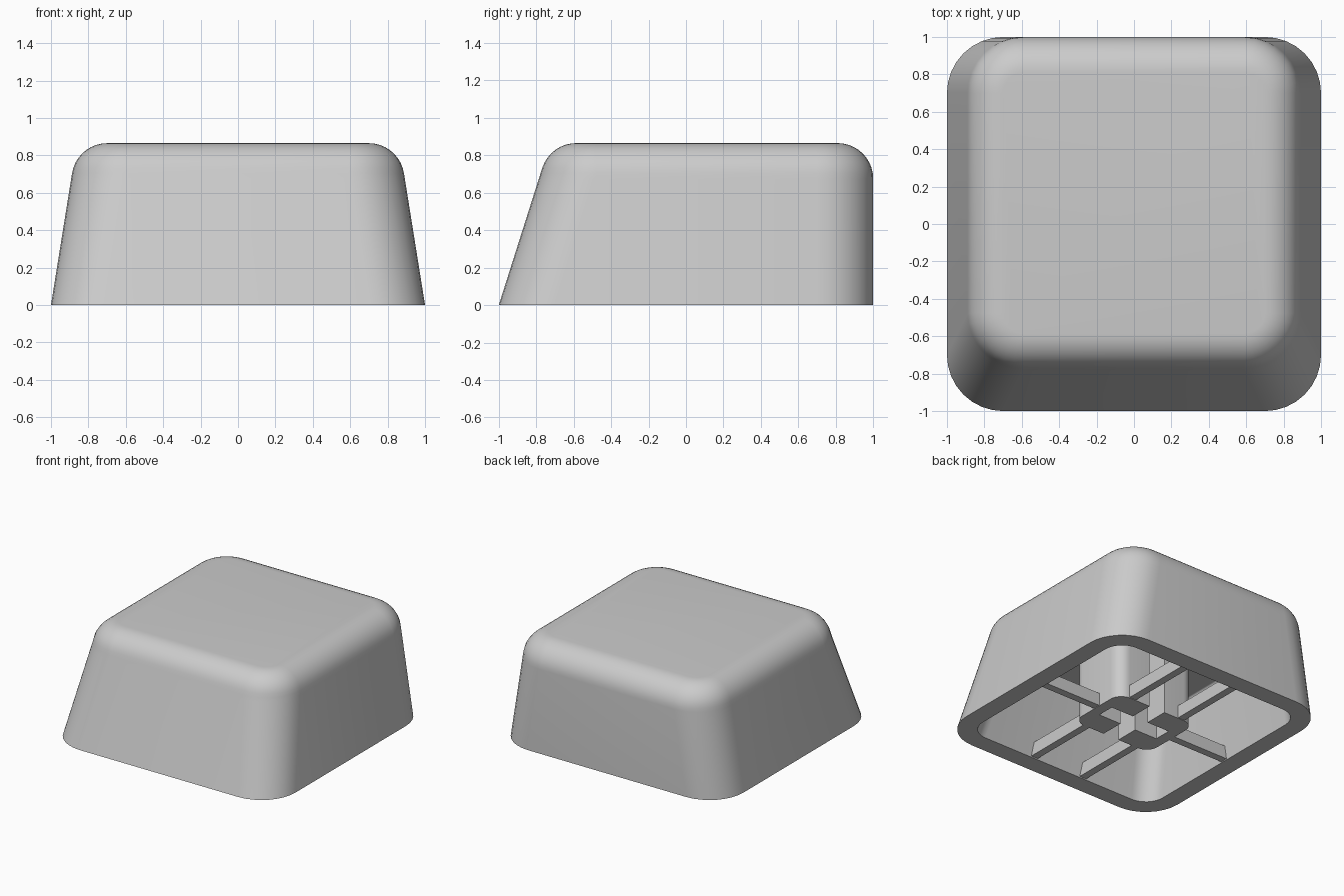
import bpy, bmesh
from math import sin, cos, pi, sqrt, atan

cube = bpy.data.objects.get("Cube")
if cube:
    bpy.data.objects.remove(cube, do_unlink=True)

HEIGHT, WALL, CEILING = 0.865, 0.146, 0.62
SIDE, FRONT, BACK = 0.16, 0.317, 0.0      # inward lean of each wall

grey = bpy.data.materials.new("light_grey")
grey.use_nodes = True
colour = (0.6, 0.6, 0.6, 1)
grey.diffuse_color = colour
grey.node_tree.nodes["Principled BSDF"].inputs["Base Color"].default_value = colour


def finish(name, bm):
    bmesh.ops.recalc_face_normals(bm, faces=bm.faces[:])
    mesh = bpy.data.meshes.new(name)
    bm.to_mesh(mesh)
    bm.free()
    mesh.materials.append(grey)
    obj = bpy.data.objects.new(name, mesh)
    bpy.context.collection.objects.link(obj)
    bpy.ops.object.select_all(action="DESELECT")
    obj.select_set(True)
    bpy.context.view_layer.objects.active = obj
    bpy.ops.object.shade_smooth_by_angle(angle=pi / 6)


def arc(cx, cy, r, start, steps=8):
    angles = [start + pi / 2 * i / steps for i in range(steps + 1)]
    return [(cx + r * cos(t), cy + r * sin(t)) for t in angles]


def inset(z, lean, top, fillet):
    """Inset of a leaning wall whose upper edge is rounded into the top."""
    base = top - fillet
    if z <= base + fillet * sin(atan(lean)):
        return lean * z
    centre = lean * base + fillet * sqrt(1 + lean * lean)
    return centre - sqrt(max(0, fillet ** 2 - (z - base) ** 2))


def shell_rings(offset, top, fillet, corner):
    """Rounded rectangles from the bottom up to the rounded top edge."""
    levels = [0] + [top - fillet + fillet * sin(pi / 2 * i / 10) for i in range(11)]
    rings = []
    for z in levels:
        side, front, back = (offset + inset(z, m, top, fillet) for m in (SIDE, FRONT, BACK))
        x, y0, y1 = 1 - side, front - 1, 1 - back
        r = corner - inset(z, 0, top, fillet)
        pts = (arc(x - r, y1 - r, r, 0) + arc(r - x, y1 - r, r, pi / 2)
               + arc(r - x, y0 + r, r, pi) + arc(x - r, y0 + r, r, 1.5 * pi))
        rings.append([(px, py, z) for px, py in pts])
    return rings


def prism(name, outline, z0, z1):
    bm = bmesh.new()
    low = [bm.verts.new((x, y, z0)) for x, y in outline]
    face = bm.faces.new(low)
    out = bmesh.ops.extrude_face_region(bm, geom=[face])["geom"]
    for v in out:
        if isinstance(v, bmesh.types.BMVert):
            v.co.z = z1
    finish(name, bm)


# Hollow cap: one skin running from the ceiling down, round the rim and up
bm = bmesh.new()
rings = shell_rings(WALL, CEILING, 0.02, 0.16)[::-1] + shell_rings(0, HEIGHT, 0.19, 0.3)
loops = [[bm.verts.new(p) for p in ring] for ring in rings]
for a, b in zip(loops, loops[1:]):
    for i in range(len(a)):
        j = (i + 1) % len(a)
        bm.faces.new((a[i], a[j], b[j], b[i]))
bm.faces.new(loops[0])
bm.faces.new(loops[-1])
finish("cap_shell", bm)

# Stem: two C-shaped halves that leave a cross-shaped slot, open front to back
WIDE, DEEP, ROUND, SLOT, ARM = 0.355, 0.26, 0.1, 0.07, 0.27
cx, cy = WIDE - ROUND, DEEP - ROUND
half = ([(SLOT, SLOT), (ARM, SLOT), (ARM, -SLOT), (SLOT, -SLOT), (SLOT, -DEEP)]
        + arc(cx, -cy, ROUND, 1.5 * pi) + arc(cx, cy, ROUND, 0) + [(SLOT, DEEP)])
for label, s in (("left", 1), ("right", -1)):
    prism("stem_" + label, [(x * s, y) for x, y in half], 0.004, CEILING + 0.01)

# Ribs bridging the stem and the walls
T, REACH = 0.03, 0.87


def rib(name, x0, x1, y0, y1):
    prism(name, [(x0, y0), (x1, y0), (x1, y1), (x0, y1)], 0.008, 0.11)


for lr, s in (("left", 1), ("right", -1)):
    x = 0.23 * s
    rib("rib_" + lr, *sorted((0.33 * s, REACH * s)), -T, T)
    for fb, q in (("back", 1), ("front", -1)):
        rib(f"rib_{fb}_{lr}", x - T, x + T, *sorted((0.22 * q, REACH * q)))
